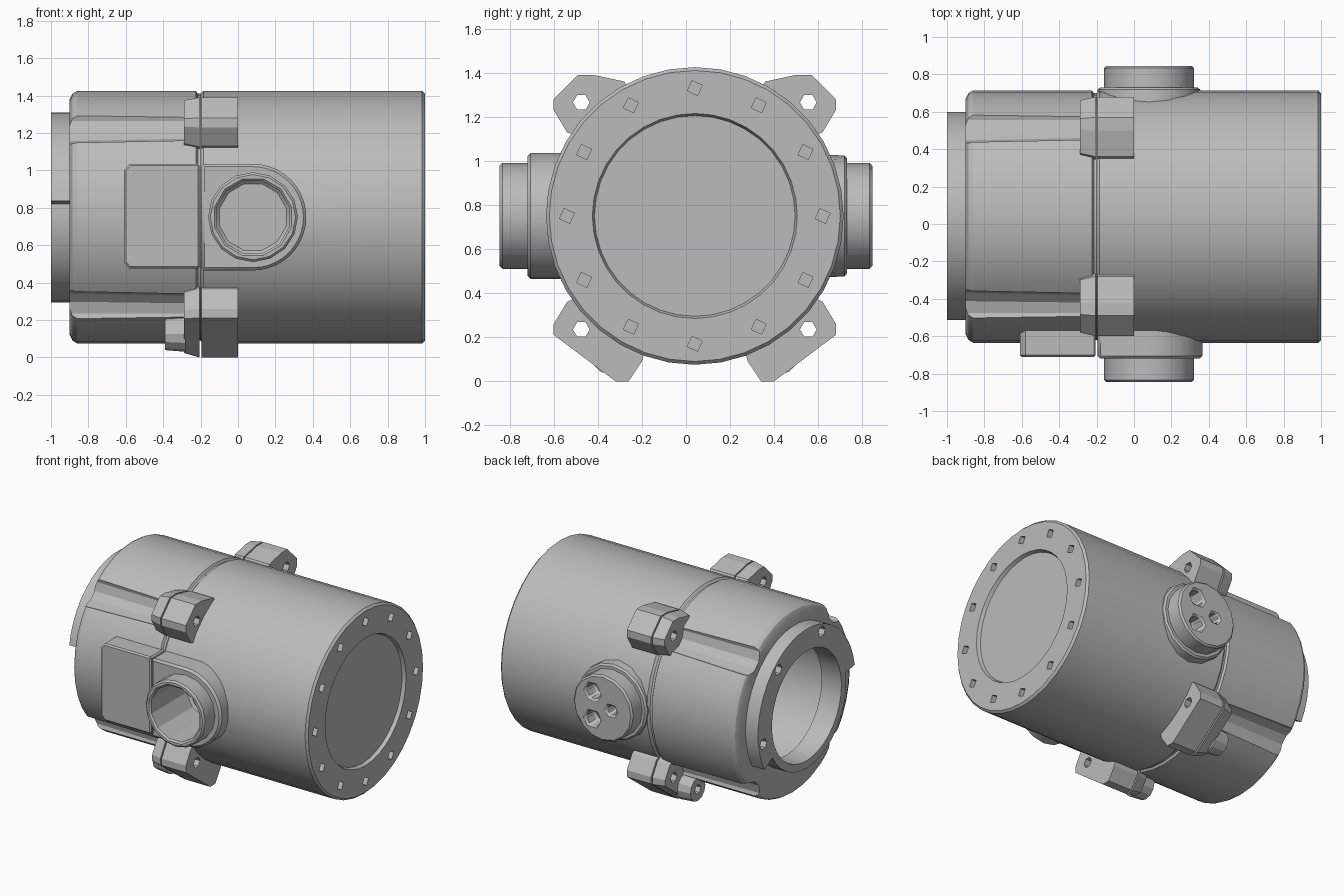
import bpy, bmesh, math
from mathutils import Vector

CY, CZ = 0.04, 0.75          # axis of the housing
PX = 0.08                    # x position of the side ports

cube = bpy.data.objects.get("Cube")
if cube:
    bpy.data.objects.remove(cube, do_unlink=True)

mat = bpy.data.materials.new("cast grey metal")
mat.use_nodes = True
mat.diffuse_color = (0.5, 0.5, 0.5, 1)
mat.node_tree.nodes["Principled BSDF"].inputs["Base Color"].default_value = (0.5, 0.5, 0.5, 1)


def finish(name, bm):
    bmesh.ops.remove_doubles(bm, verts=bm.verts, dist=1e-5)
    bmesh.ops.recalc_face_normals(bm, faces=bm.faces)
    mesh = bpy.data.meshes.new(name)
    bm.to_mesh(mesh)
    bm.free()
    mesh.materials.append(mat)
    ob = bpy.data.objects.new(name, mesh)
    bpy.context.collection.objects.link(ob)
    return ob


def lathe(name, profile, sides=36):
    """Spin an (x, radius) profile around the housing axis."""
    bm = bmesh.new()
    vs = [bm.verts.new((x, CY, CZ + r)) for x, r in profile]
    edges = [bm.edges.new(p) for p in zip(vs, vs[1:])]
    bmesh.ops.spin(bm, geom=vs + edges, cent=(0, CY, CZ), axis=(1, 0, 0),
                   angle=math.tau, steps=sides)
    return finish(name, bm)


def prism(name, pts, lo, hi, axis="x", taper=1.0):
    """Extrude a 2D outline along x (outline in y, z) or y (outline in x, z)."""
    bm = bmesh.new()
    place = (lambda t, u, v: (t, u, v)) if axis == "x" else (lambda t, u, v: (u, t, v))
    mu = sum(p[0] for p in pts) / len(pts)
    mv = sum(p[1] for p in pts) / len(pts)
    a = [bm.verts.new(place(lo, mu + (u - mu) * taper, mv + (v - mv) * taper)) for u, v in pts]
    b = [bm.verts.new(place(hi, u, v)) for u, v in pts]
    bm.faces.new(a)
    bm.faces.new(b)
    for i in range(len(pts)):
        j = (i + 1) % len(pts)
        bm.faces.new((a[i], a[j], b[j], b[i]))
    return finish(name, bm)


def arc(u, v, r, sides, start=0.0, end=360.0):
    full = abs(end - start) >= 360
    n = sides if full else sides + 1
    angles = [math.radians(start + (end - start) * i / sides) for i in range(n)]
    return [(u + r * math.cos(a), v + r * math.sin(a)) for a in angles]


def cut(ob, cutters):
    for c in cutters:
        c.hide_render = True
        mod = ob.modifiers.new("cut", "BOOLEAN")
        mod.operation = "DIFFERENCE"
        mod.solver = "EXACT"
        mod.object = c
        bpy.context.view_layer.objects.active = ob
        bpy.ops.object.modifier_apply(modifier=mod.name)
    for c in cutters:
        bpy.data.objects.remove(c, do_unlink=True)


def bevel(ob, width):
    mod = ob.modifiers.new("bevel", "BEVEL")
    mod.width = width
    mod.segments = 1
    mod.limit_method = "ANGLE"
    mod.angle_limit = math.radians(50)


def port_cutter():
    return prism("port_cutter", arc(PX, CZ, 0.2, 12, 15, 375), -0.95, -0.42, "y")


# Main housing with a recessed end plate and a ring of screw holes
body = lathe("main_housing", [(-0.2, 0), (-0.2, 0.66), (-0.185, 0.675), (0.985, 0.675),
                              (1, 0.66), (1, 0.465), (0.975, 0.455), (0.975, 0)])
screws = [prism("screw_cutter", arc(y, z, 0.036, 4, 20, 380), 0.94, 1.05)
          for y, z in arc(CY, CZ, 0.58, 12)]
cut(body, screws + [port_cutter()])

# Hollow cover with rounded rim, bolt flutes and opening
cover = lathe("open_cover", [(-0.24, 0), (-0.24, 0.5), (-0.84, 0.5), (-0.84, 0.4), (-1, 0.4),
                             (-1, 0.455), (-0.9, 0.455), (-0.9, 0.63), (-0.885, 0.66),
                             (-0.86, 0.675), (-0.225, 0.675), (-0.215, 0.66),
                             (-0.2, 0.66), (-0.2, 0)])
flutes = [prism("flute_cutter", arc(CY + sy * 0.515, CZ + sz * 0.515, 0.11, 12), -0.95, -0.27,
                taper=1.15)
          for sy in (-1, 1) for sz in (-1, 1)]
cut(cover, flutes)

# Raised partial collar around the opening
collar = prism("opening_collar", arc(CY, CZ, 0.56, 24, -30, 171)
               + arc(CY, CZ, 0.42, 24, 171, -30), -1, -0.89)
collar_holes = [prism("collar_cutter", arc(y, z, 0.04, 6), -1.05, -0.94)
                for y, z in arc(CY, CZ, 0.505, 3, -10, 170)[:3]]
cut(collar, collar_holes)

# Mounting lugs: outlines are offsets from the axis on the +y side
upper = [(0.25, 0.5), (0.32, 0.61), (0.46, 0.64), (0.53, 0.64), (0.64, 0.53), (0.64, 0.48),
         (0.58, 0.38), (0.4, 0.3)]
lower = [(0.4, -0.3), (0.58, -0.39), (0.64, -0.49), (0.64, -0.54), (0.36, -0.75),
         (0.3, -0.75), (0.24, -0.66), (0.2, -0.5)]
for side, sy in (("front", -1), ("back", 1)):
    for level, outline, sz in (("upper", upper, 1), ("lower", lower, -1)):
        pts = [(CY + sy * u, CZ + v) for u, v in outline]
        hole = (CY + sy * 0.515, CZ + sz * 0.515)
        lug = prism(f"{side}_{level}_housing_lug", pts, -0.195, 0)
        flange = prism(f"{side}_{level}_cover_lug", pts, -0.29, -0.205, taper=0.88)
        for part in (lug, flange):
            cut(part, [prism("lug_cutter", arc(*hole, 0.038, 6), -0.35, 0.05)])
    # Round boss on the lower lug
    boss = prism(f"{side}_lower_bolt_boss", arc(CY + sy * 0.38, 0.125, 0.095, 12), -0.39, -0.28,
                 taper=0.9)
    cut(boss, [prism("bolt_cutter", arc(CY + sy * 0.38, 0.125, 0.035, 6), -0.45, -0.33)])

# Front boss and the flat pad running onto the cover
front_boss = prism("front_port_boss", arc(PX, CZ, 0.285, 20, -90, 90)
                   + [(-0.195, CZ + 0.285), (-0.195, CZ - 0.285)], -0.72, -0.4, "y")
bevel(front_boss, 0.015)
cut(front_boss, [port_cutter()])
pad = prism("front_cover_pad", [(-0.205, 0.475), (-0.58, 0.475), (-0.61, 0.51), (-0.61, 1.0),
                                (-0.58, 1.035), (-0.205, 1.035)], -0.71, -0.52, "y")
bevel(pad, 0.01)

# Open front port
front_port = prism("front_port_ring", arc(PX, CZ, 0.24, 16), -0.845, -0.6, "y")
bevel(front_port, 0.012)
cut(front_port, [port_cutter()])

# Back boss with a capped port holding three sockets
back_boss = prism("back_port_boss", arc(PX, CZ, 0.285, 16), 0.73, 0.5, "y", 0.96)
bevel(back_boss, 0.012)
back_port = prism("back_port_cap", arc(PX, CZ, 0.24, 16), 0.845, 0.6, "y")
bevel(back_port, 0.012)
cut(back_port, [prism("socket_cutter", arc(PX + dx, CZ + dz, r, 6), 0.74, 0.9, "y")
                for dx, dz, r in ((0.08, 0.1, 0.06), (0.08, -0.1, 0.06), (-0.07, 0, 0.04))])

# Smooth the rounded walls while keeping edges crisp
bpy.ops.object.select_all(action="DESELECT")
for ob in (body, cover, collar, front_port, back_port, front_boss, back_boss):
    ob.select_set(True)
    bpy.context.view_layer.objects.active = ob
bpy.ops.object.shade_smooth_by_angle(angle=math.radians(28))
